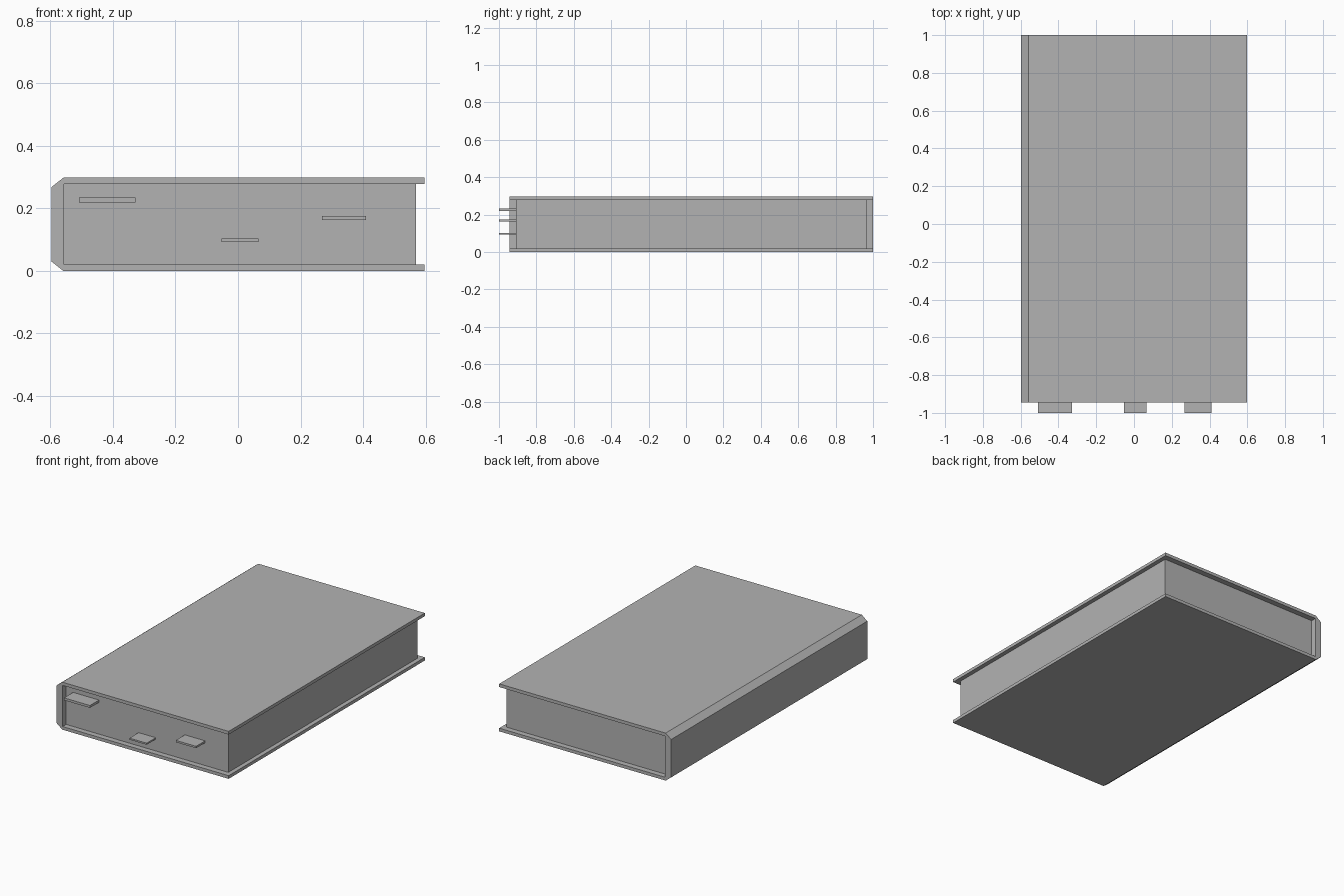
import bpy
import bmesh

cube = bpy.data.objects.get("Cube")
if cube:
    bpy.data.objects.remove(cube, do_unlink=True)

grey = bpy.data.materials.new("plain grey")
grey.use_nodes = True
colour = (0.45, 0.45, 0.45, 1)
grey.diffuse_color = colour
grey.node_tree.nodes["Principled BSDF"].inputs["Base Color"].default_value = colour


def extrude_profile(name, profile, y0, y1):
    """Sweep an x-z outline along y into a closed solid."""
    bm = bmesh.new()
    face = bm.faces.new([bm.verts.new((x, y0, z)) for x, z in profile])
    swept = bmesh.ops.extrude_face_region(bm, geom=[face])["geom"]
    verts = [g for g in swept if isinstance(g, bmesh.types.BMVert)]
    bmesh.ops.translate(bm, verts=verts, vec=(0, y1 - y0, 0))
    bmesh.ops.recalc_face_normals(bm, faces=bm.faces)
    mesh = bpy.data.meshes.new(name)
    bm.to_mesh(mesh)
    bm.free()
    mesh.materials.append(grey)
    obj = bpy.data.objects.new(name, mesh)
    bpy.context.collection.objects.link(obj)
    return obj


def box(name, x0, x1, y0, y1, z0, z1):
    return extrude_profile(name, [(x0, z0), (x1, z0), (x1, z1), (x0, z1)], y0, y1)


# Cover: two boards joined by a spine with bevelled outer corners
height, board, edge, inner = 0.298, 0.02, 0.597, -0.556
lower = [(-edge, 0.03), (-0.559, 0), (edge, 0), (edge, board), (inner, board)]
upper = [(x, height - z) for x, z in reversed(lower)]
extrude_profile("cover", lower + upper, -0.945, 1.0)

# Page block, set back from the cover edges
box("pages", inner, 0.57, -0.91, 0.965, board, height - board)

# Bookmark tabs sticking out of the front
tabs = {
    "upper_bookmark": (-0.508, -0.328, 0.219, 0.234),
    "lower_bookmark": (-0.053, 0.066, 0.093, 0.103),
    "middle_bookmark": (0.268, 0.409, 0.163, 0.175),
}
for name, (x0, x1, z0, z1) in tabs.items():
    box(name, x0, x1, -1.0, -0.89, z0, z1)
